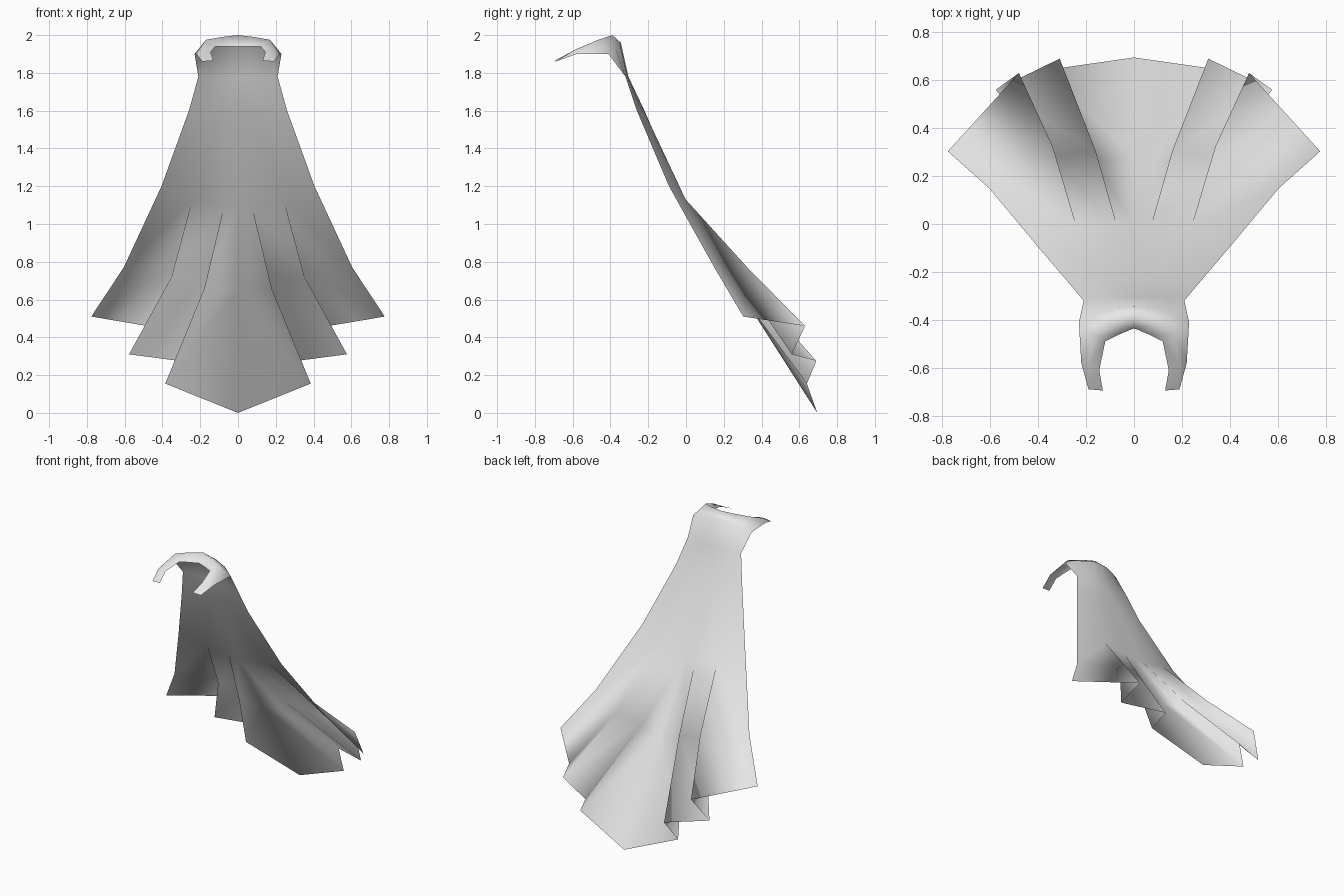
import bpy
import bmesh
from mathutils import Vector

default_cube = bpy.data.objects.get("Cube")
if default_cube:
    bpy.data.objects.remove(default_cube, do_unlink=True)

# One cloth colour for the whole garment
cloth = bpy.data.materials.new("grey_cloth")
cloth.use_nodes = True
grey = (0.8, 0.8, 0.8, 1)
cloth.diffuse_color = grey
shader = next(n for n in cloth.node_tree.nodes if n.type == "BSDF_PRINCIPLED")
shader.inputs["Base Color"].default_value = grey

bm = bmesh.new()
vertex_cache = {}


def vertex(point):
    """Return the shared vertex at this point."""
    key = tuple(round(value, 4) for value in point)
    if key not in vertex_cache:
        vertex_cache[key] = bm.verts.new(key)
    return vertex_cache[key]


def strip(upper, lower):
    """Join two rows of points; repeated points collapse to triangles."""
    for i in range(len(upper) - 1):
        corners = [upper[i], upper[i + 1], lower[i + 1], lower[i]]
        corners = list(dict.fromkeys(vertex(c) for c in corners))
        if len(corners) > 2:
            bm.faces.new(corners)


def bowed_row(centre, side, fractions=(0, 0.25, 0.6, 1)):
    """Points from the spine to the side hem, bowed backwards."""
    centre, side = Vector(centre), Vector(side)
    row = []
    for t in fractions:
        point = centre.lerp(side, t)
        point.y = centre.y + (side.y - centre.y) * t * t
        row.append(tuple(point))
    return row


# Collar: inner edge, ridge and outer edge, each running towards the tip
tip = (0.19, -0.69, 1.86)
inner = [(0, -0.435, 1.94), (0.06, -0.46, 1.94), (0.12, -0.49, 1.94),
         (0.145, -0.61, 1.91), (0.13, -0.695, 1.865)]
ridge = [(0, -0.39, 2), (0.085, -0.42, 1.99), (0.17, -0.465, 1.975),
         (0.19, -0.59, 1.922), tip]
outer = [(0.23, -0.41, 1.9), (0.22, -0.58, 1.9), tip]
nape = [(0, -0.345, 1.96), (0.07, -0.35, 1.955), (0.16, -0.375, 1.935), outer[0]]

strip(inner, ridge)
strip(ridge[2:], outer)
strip(ridge[:3], nape[:3])
strip([ridge[2], ridge[2]], nape[2:])

# Upper cape: neck and shoulder rows, then the row where the folds begin
neck = bowed_row((0, -0.305, 1.78), (0.21, -0.32, 1.78))
shoulder = bowed_row((0, -0.22, 1.6), (0.26, -0.26, 1.6))
fold_start = [(0, 0, 1.1), (0.073, 0, 1.1), (0.242, -0.002, 1.13), (0.405, -0.09, 1.2)]
for above, below in ((nape, neck), (neck, shoulder), (shoulder, fold_start)):
    strip(above, below)

# Pleats: each fold point splits into a front edge and a tucked back edge
spine, inner_fold, outer_fold, side = fold_start
pleat_top = [spine, inner_fold, inner_fold, outer_fold, outer_fold, side]
pleat_middle = [(0, 0.28, 0.65), (0.178, 0.265, 0.66), (0.16, 0.305, 0.71),
                (0.352, 0.28, 0.72), (0.34, 0.325, 0.77), (0.605, 0.15, 0.77)]
hem = [(0, 0.695, 0), (0.385, 0.64, 0.155), (0.31, 0.69, 0.275),
       (0.577, 0.56, 0.31), (0.48, 0.63, 0.46), (0.777, 0.303, 0.51)]
strip(pleat_top, pleat_middle)
strip(pleat_middle, hem)

mesh = bpy.data.meshes.new("cape")
for face in bm.faces:
    face.smooth = True
bm.to_mesh(mesh)
bm.free()
mesh.materials.append(cloth)

cape = bpy.data.objects.new("cape", mesh)
bpy.context.collection.objects.link(cape)

# Mirror the left half across the spine
mirror = cape.modifiers.new("mirror_halves", "MIRROR")
mirror.use_axis[0] = True
mirror.use_clip = True
mirror.merge_threshold = 0.001
